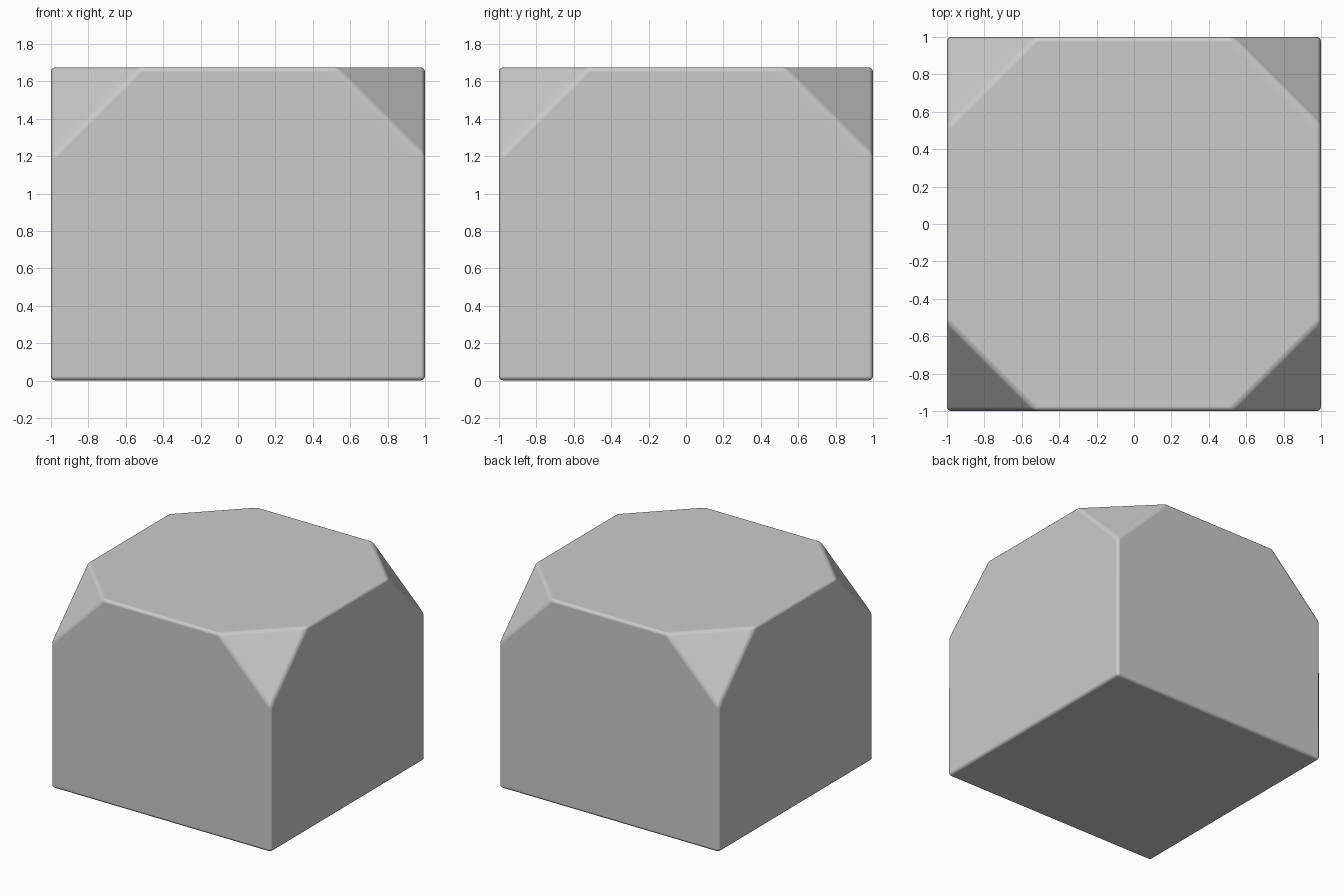
import bpy, bmesh
from mathutils import Matrix

if "Cube" in bpy.data.objects:
    bpy.data.objects.remove(bpy.data.objects["Cube"])

W, H, CUT, ROUND = 2.0, 1.675, 0.48, 0.025

# Block with its four top corners cut off
bm = bmesh.new()
bmesh.ops.create_cube(bm, size=1, matrix=Matrix.Translation((0, 0, H / 2)) @ Matrix.Diagonal((W, W, H, 1)))
top = [v for v in bm.verts if v.co.z > H / 2]
bmesh.ops.bevel(bm, geom=top, offset=CUT, offset_type='OFFSET', segments=1,
                profile=0.5, affect='VERTICES')
bmesh.ops.recalc_face_normals(bm, faces=bm.faces[:])

mesh = bpy.data.meshes.new("cut_corner_block")
bm.to_mesh(mesh)
bm.free()
block = bpy.data.objects.new("cut_corner_block", mesh)
bpy.context.collection.objects.link(block)

# Softly rounded edges
bevel = block.modifiers.new("rounded_edges", 'BEVEL')
bevel.width = ROUND
bevel.segments = 3
bevel.limit_method = 'NONE'
bevel.harden_normals = True
mesh.shade_smooth()
